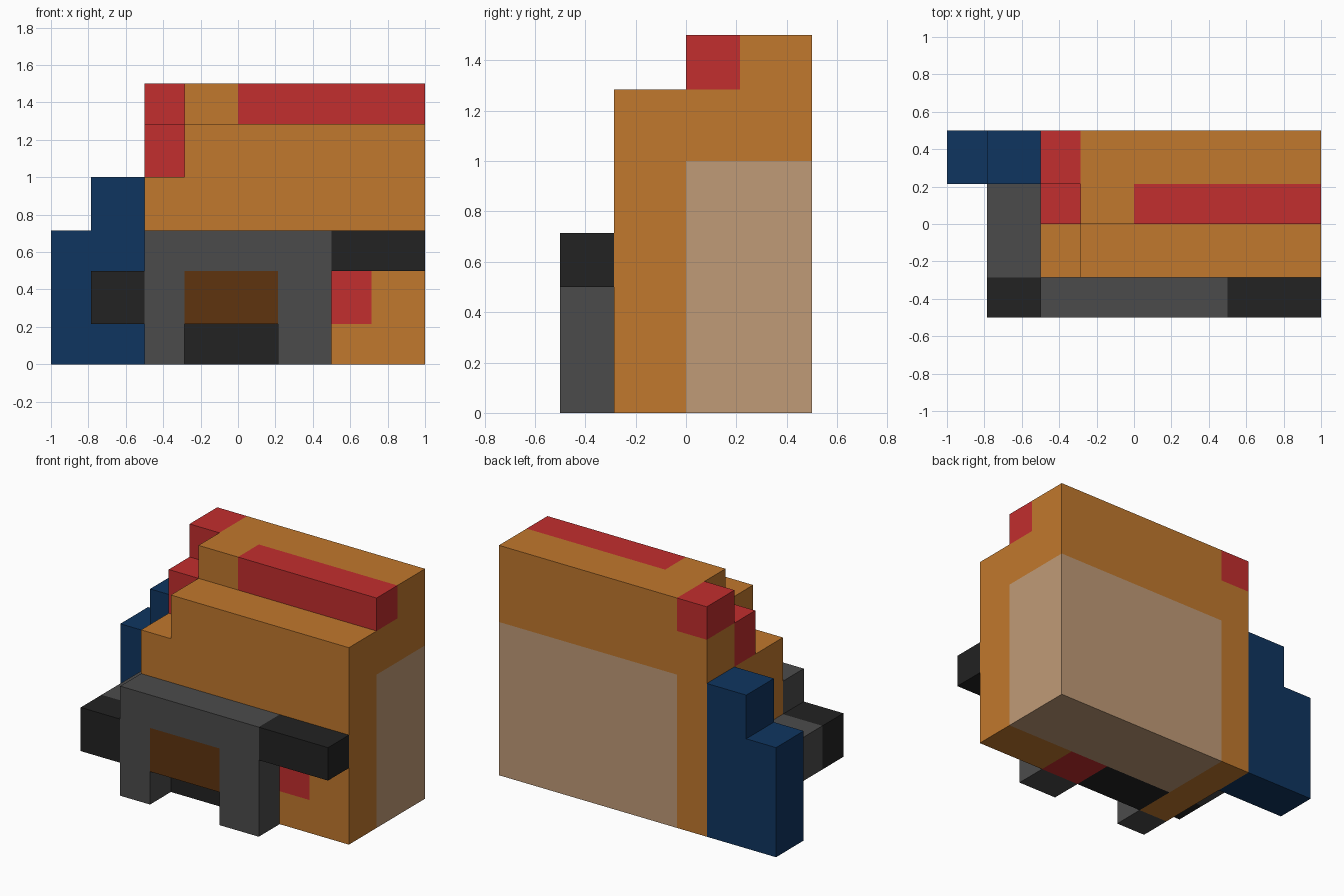
import bpy, bmesh, math
from mathutils import Vector

if "Cube" in bpy.data.objects:
    bpy.data.objects.remove(bpy.data.objects["Cube"], do_unlink=True)


def linear(c):
    return c / 12.92 if c <= 0.04045 else ((c + 0.055) / 1.055) ** 2.4


def material(name, r, g, b):
    m = bpy.data.materials.new(name)
    m.use_nodes = True
    col = tuple(linear(c / 255) for c in (r, g, b)) + (1.0,)
    m.diffuse_color = col
    bsdf = next(n for n in m.node_tree.nodes if n.type == 'BSDF_PRINCIPLED')
    bsdf.inputs["Base Color"].default_value = col
    return m


MATS = {
    "orange": material("orange", 193, 120, 45),
    "red": material("red", 194, 46, 46),
    "tan": material("tan", 192, 155, 119),
    "grey": material("grey", 75, 75, 75),
    "black": material("black", 34, 34, 34),
    "blue": material("dark_blue", 15, 53, 96),
    "brown": material("brown", 95, 52, 15),
}

# Block lines shared by all parts
X = [-1, -.785, -.5, -.285, 0, .215, .5, .715, 1]
Y = [-.5, -.285, 0, .215, .5]
Z = [0, .215, .5, .715, 1, 1.285, 1.5]
GRID = (X, Y, Z)


def cells(x0, x1, y0, y1, z0, z1):
    """Grid cells filled by a block."""
    return [(i, j, k)
            for i in range(X.index(x0), X.index(x1))
            for j in range(Y.index(y0), Y.index(y1))
            for k in range(Z.index(z0), Z.index(z1))]


def build(name, blocks):
    """Join coloured blocks into one closed shell; later blocks overwrite
    earlier ones, and the colour None carves."""
    filled = {}
    for colour, *box in blocks:
        for c in cells(*box):
            if colour:
                filled[c] = colour
            else:
                filled.pop(c, None)
    used = sorted(set(filled.values()))
    bm = bmesh.new()
    for cell, colour in filled.items():
        for axis in range(3):
            for side in (0, 1):
                nb = list(cell)
                nb[axis] += 2 * side - 1
                if tuple(nb) in filled:
                    continue
                u, v = (axis + 1) % 3, (axis + 2) % 3
                corners = []
                for a, b in ((0, 0), (1, 0), (1, 1), (0, 1)):
                    p = [0, 0, 0]
                    p[axis] = GRID[axis][cell[axis] + side]
                    p[u] = GRID[u][cell[u] + a]
                    p[v] = GRID[v][cell[v] + b]
                    corners.append(bm.verts.new(Vector(p)))
                if not side:
                    corners.reverse()
                bm.faces.new(corners).material_index = used.index(colour)
    bmesh.ops.remove_doubles(bm, verts=bm.verts, dist=1e-4)
    # Merge flat areas of one colour
    bmesh.ops.dissolve_limit(bm, angle_limit=math.radians(1), verts=bm.verts,
                             edges=bm.edges, delimit={'MATERIAL'})
    me = bpy.data.meshes.new(name)
    bm.to_mesh(me)
    bm.free()
    for colour in used:
        me.materials.append(MATS[colour])
    ob = bpy.data.objects.new(name, me)
    bpy.context.collection.objects.link(ob)
    return ob


# Main body with stepped front and corner, and coloured inlays
build("body", [
    ("orange", -.5, 1, -.285, .5, 0, 1.5),
    (None, -.5, 1, -.285, 0, 1.285, 1.5),           # front ledge
    (None, -.5, -.285, -.285, 0, 1, 1.285),         # low corner step
    (None, -.5, -.285, 0, .215, 1.285, 1.5),        # middle corner step
    ("red", -.5, -.285, .215, .5, 1.285, 1.5),
    ("red", -.5, -.285, 0, .215, 1, 1.285),
    ("red", 0, 1, 0, .215, 1.285, 1.5),             # top stripe
    ("tan", -.285, 1, 0, .5, 0, 1),                 # back and side panel
    ("red", .5, .715, -.285, 0, .215, .5),          # front patch
    ("red", .215, .5, -.285, 0, 0, .215),           # underside patch
    ("black", -.285, .215, -.285, 0, 0, .215),      # recess back
])

# Front frame with two legs and a raised centre panel
build("front_frame", [
    ("grey", -.5, .5, -.5, -.285, 0, .715),
    ("brown", -.285, .215, -.5, -.285, .215, .5),
    (None, -.285, .215, -.5, -.285, 0, .215),
])

# Bar across the front, on the model's left
build("front_bar", [("black", .5, 1, -.5, -.285, .5, .715)])

# Arm along the right side with a dark tip
build("side_arm", [
    ("grey", -.785, -.5, -.285, .215, .215, .5),
    ("black", -.785, -.5, -.5, -.285, .215, .5),
])

# Stepped block at the back right corner
build("rear_step", [
    ("blue", -1, -.5, .215, .5, 0, .715),
    ("blue", -.785, -.5, .215, .5, .715, 1),
])
